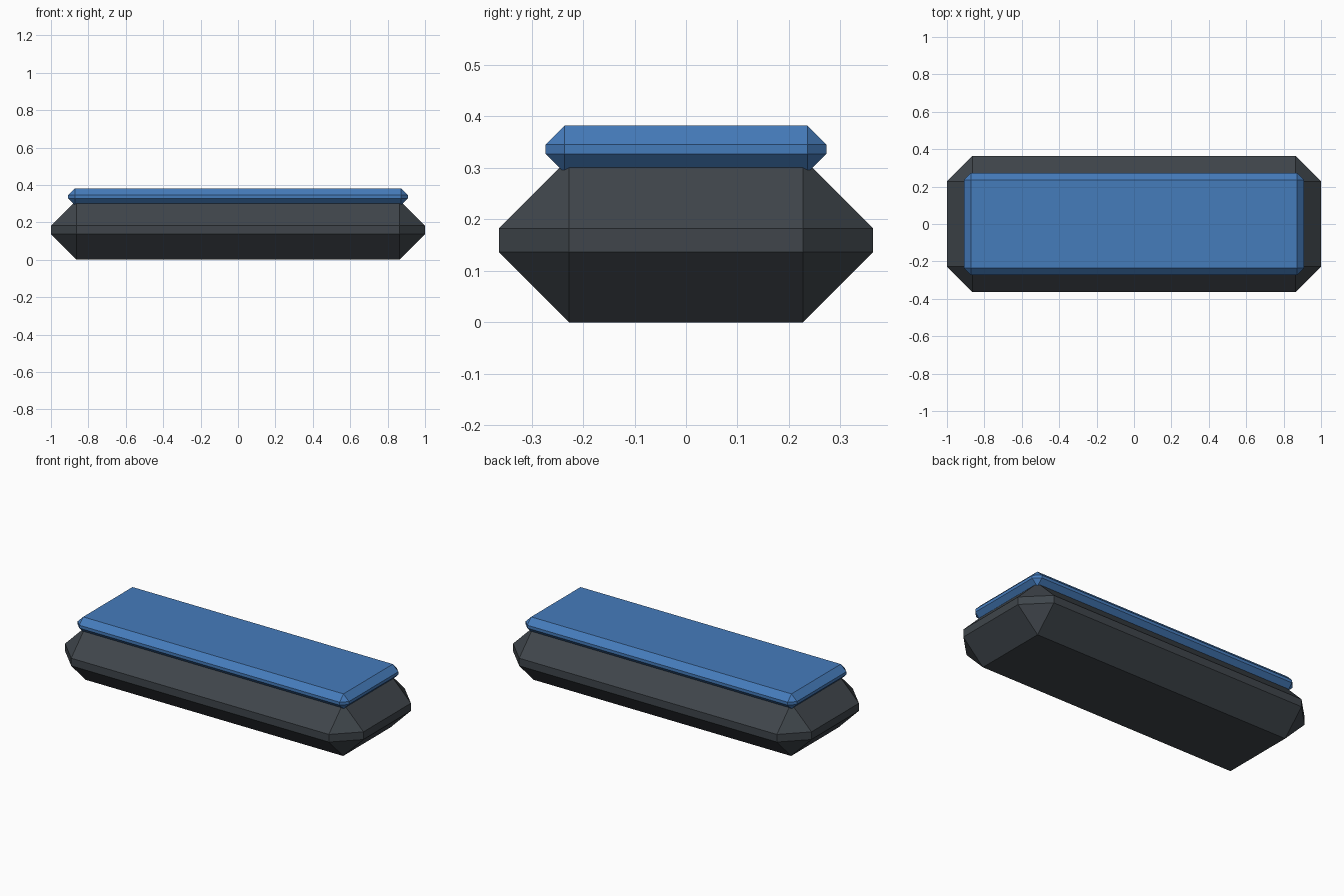
import bpy, bmesh

if "Cube" in bpy.data.objects:
    bpy.data.objects.remove(bpy.data.objects["Cube"])


def material(name, colour):
    m = bpy.data.materials.new(name)
    m.diffuse_color = (*colour, 1)
    m.use_nodes = True
    m.node_tree.nodes["Principled BSDF"].inputs["Base Color"].default_value = m.diffuse_color
    return m


def chamfered_box(name, half_x, half_y, z0, z1, chamfer, mat):
    """Box with every edge cut by a single flat chamfer."""
    bm = bmesh.new()
    bmesh.ops.create_cube(bm, size=2)
    for v in bm.verts:
        v.co.x *= half_x
        v.co.y *= half_y
        v.co.z = z1 if v.co.z > 0 else z0
    bmesh.ops.bevel(bm, geom=bm.edges[:], offset=chamfer, offset_type='OFFSET',
                    segments=1, profile=0.5, affect='EDGES', clamp_overlap=False)
    bmesh.ops.recalc_face_normals(bm, faces=bm.faces[:])
    mesh = bpy.data.meshes.new(name)
    bm.to_mesh(mesh)
    bm.free()
    mesh.materials.append(mat)
    obj = bpy.data.objects.new(name, mesh)
    bpy.context.collection.objects.link(obj)
    return obj


# Dark body standing on the ground
chamfered_box("body", 1.0, 0.3635, 0.0, 0.319, 0.1364,
              material("dark grey", (0.05, 0.06, 0.07)))

# Thin blue slab sunk slightly into the body's top
chamfered_box("top_plate", 0.909, 0.273, 0.291, 0.382, 0.0365,
              material("blue", (0.06, 0.2, 0.5)))
